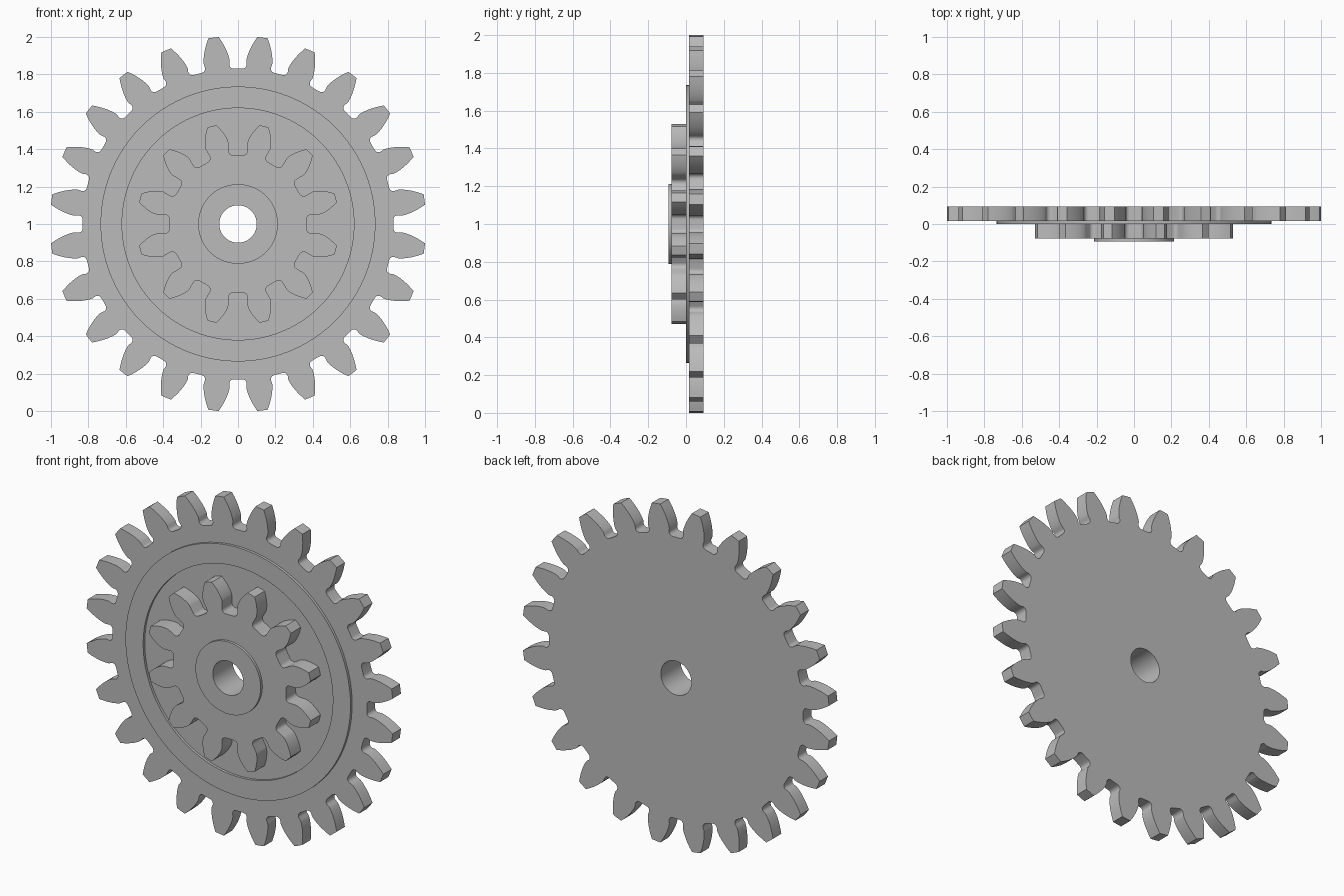
import bpy, bmesh
from math import sin, cos, tan, acos, pi, radians, sqrt

cube = bpy.data.objects.get("Cube")
if cube:
    bpy.data.objects.remove(cube)

MODULE = 1.005 / 13          # tooth size shared by both gears
PRESSURE = radians(20)
BORE = 0.1
CENTRE_Z = 1.0

grey = bpy.data.materials.new("plain grey")
grey.use_nodes = True
colour = (0.5, 0.5, 0.5, 1)
grey.diffuse_color = colour
grey.node_tree.nodes["Principled BSDF"].inputs["Base Color"].default_value = colour


def circle(radius, count=96):
    return [(radius * cos(2 * pi * i / count), radius * sin(2 * pi * i / count))
            for i in range(count)]


def gear_outline(teeth, undercut):
    """Involute teeth with filleted roots."""
    pitch = teeth * MODULE / 2
    base = pitch * cos(PRESSURE)
    tip, root = pitch + MODULE, pitch - 1.25 * MODULE
    fillet = 0.3 * MODULE

    def half_angle(r):
        a = acos(min(1, base / r))
        return pi / (2 * teeth) + tan(PRESSURE) - PRESSURE - (tan(a) - a)

    # One flank from root to tip, as radius and half angle
    foot = half_angle(base) - undercut
    flank = []
    for i in range(7):
        t = pi / 2 * i / 6
        flank.append((root + fillet * (1 - cos(t)),
                      foot + fillet * (1 - sin(t)) / root))
    for i in range(9):
        r = base + (tip - base) * (i / 8) ** 1.5
        flank.append((r, half_angle(r)))

    points = []
    for k in range(teeth):
        middle = 2 * pi * (k + 0.5) / teeth
        polar = [(r, middle - h) for r, h in flank] + [(tip, middle)]
        polar += [(r, middle + h) for r, h in reversed(flank)]
        points += [(r * cos(a), r * sin(a)) for r, a in polar]
    return points


def plate(name, outer, inner, front, back):
    """Extrude the area between two outlines along y."""
    bm = bmesh.new()
    edges = []
    for loop in (outer, inner):
        verts = [bm.verts.new((x, front, z + CENTRE_Z)) for x, z in loop]
        edges += [bm.edges.new((v, verts[i - 1])) for i, v in enumerate(verts)]
    bmesh.ops.triangle_fill(bm, edges=edges, use_beauty=True)
    result = bmesh.ops.extrude_face_region(bm, geom=bm.faces[:])
    moved = [v for v in result["geom"] if isinstance(v, bmesh.types.BMVert)]
    bmesh.ops.translate(bm, verts=moved, vec=(0, back - front, 0))
    # Close the front when the extrusion has carried its faces away
    if not any(all(abs(v.co.y - front) < 1e-6 for v in f.verts) for f in bm.faces):
        bm.edges.ensure_lookup_table()
        rim = [e for e in bm.edges if e.is_boundary]
        bmesh.ops.triangle_fill(bm, edges=rim, use_beauty=True)
    bmesh.ops.recalc_face_normals(bm, faces=bm.faces[:])
    mesh = bpy.data.meshes.new(name)
    bm.to_mesh(mesh)
    bm.free()
    obj = bpy.data.objects.new(name, mesh)
    bpy.context.collection.objects.link(obj)
    mesh.materials.append(grey)
    bpy.ops.object.select_all(action="DESELECT")
    obj.select_set(True)
    bpy.context.view_layer.objects.active = obj
    bpy.ops.object.shade_smooth_by_angle(angle=radians(25))
    return obj


# Layers from back to front
step = 0.2 * MODULE
half = MODULE + step
plate("large_gear", gear_outline(24, 0.004), circle(BORE), step, half)
plate("raised_ring", circle(0.735), circle(0.62), 0, step)
plate("small_gear", gear_outline(12, 0.012), circle(BORE), -MODULE, step)
plate("hub_collar", circle(0.213), circle(BORE), -half, -MODULE)
